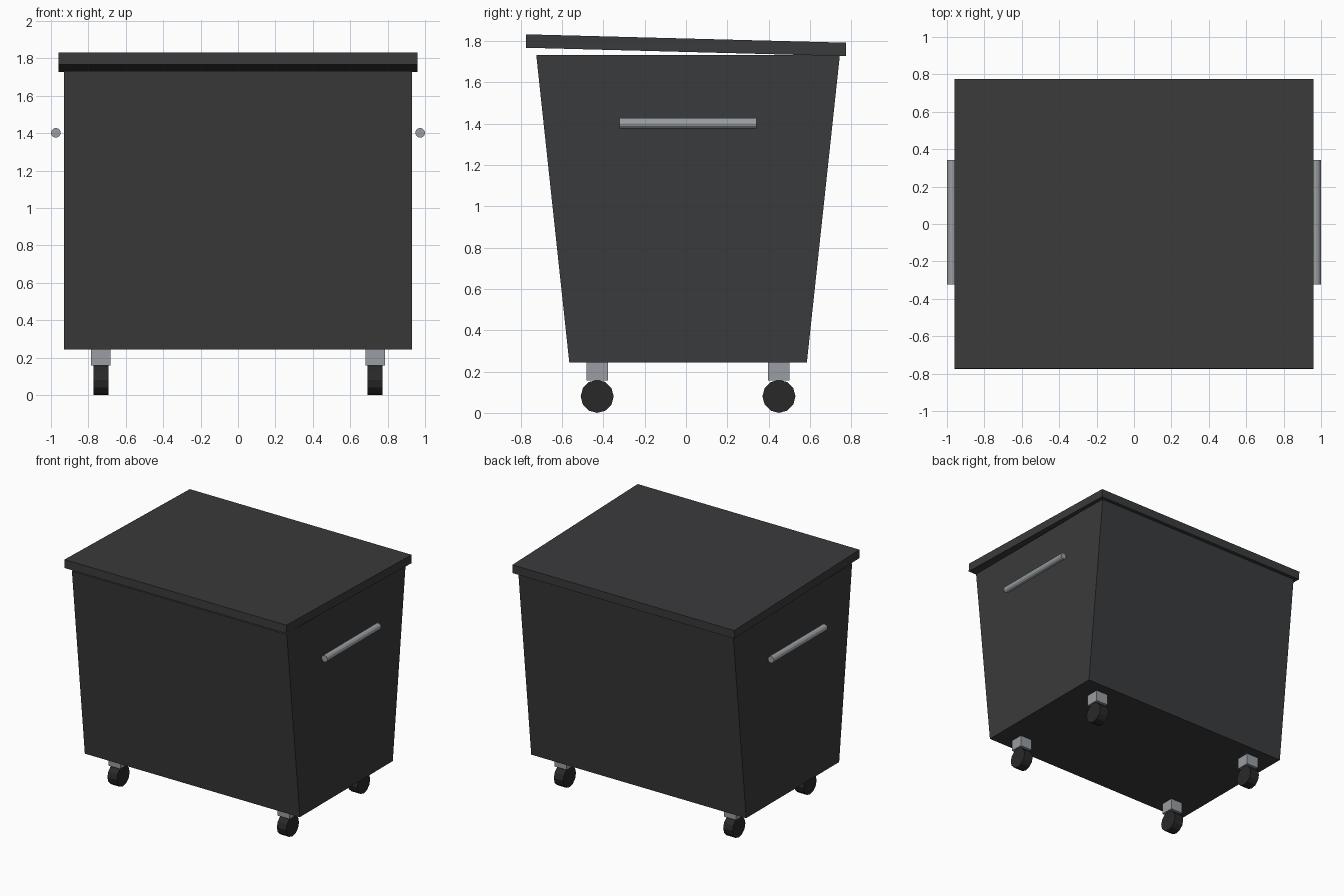
import bpy, bmesh, math
from mathutils import Matrix

if "Cube" in bpy.data.objects:
    bpy.data.objects.remove(bpy.data.objects["Cube"])


def material(name, rgb):
    m = bpy.data.materials.new(name)
    m.diffuse_color = (*rgb, 1)
    m.use_nodes = True
    m.node_tree.nodes["Principled BSDF"].inputs["Base Color"].default_value = m.diffuse_color
    return m


DARK = material("dark_plastic", (0.042, 0.043, 0.045))
RUBBER = material("rubber", (0.022, 0.022, 0.023))
METAL = material("metal", (0.32, 0.34, 0.36))
CY = 0.01  # the bin body sits slightly behind the lid centre


def finish(name, bm, mat):
    me = bpy.data.meshes.new(name)
    bm.to_mesh(me)
    bm.free()
    me.materials.append(mat)
    ob = bpy.data.objects.new(name, me)
    bpy.context.collection.objects.link(ob)
    return ob


def box(name, loc, size, mat):
    bm = bmesh.new()
    bmesh.ops.create_cube(bm, size=1)
    bmesh.ops.scale(bm, vec=size, verts=bm.verts)
    ob = finish(name, bm, mat)
    ob.location = loc
    return ob


def rod(name, loc, radius, length, axis, sides, mat):
    bm = bmesh.new()
    turn = Matrix.Rotation(math.pi / 2, 4, "Y" if axis == "X" else "X")
    bmesh.ops.create_cone(bm, cap_ends=True, segments=sides, radius1=radius,
                          radius2=radius, depth=length, matrix=turn)
    ob = finish(name, bm, mat)
    ob.location = loc
    return ob


# Bin body: a box whose front and back lean outward towards the top
body = box("bin_body", (0, CY, 0.988), (1.86, 1.47, 1.49), DARK)
for v in body.data.vertices:
    if v.co.z < 0:
        v.co.y *= 0.575 / 0.735

# Sloping lid, lower at the back
lid = box("lid", (0, 0, 1.78), (1.92, 1.549, 0.065), DARK)
lid.rotation_euler.x = math.radians(-1.5)

for sx, side in ((-1, "left"), (1, "right")):
    # Side handle
    handle = rod(f"{side}_handle", (sx * 0.974, CY, 1.402), 0.026, 0.665, "Y", 12, METAL)
    # Castors
    for sy, end in ((-1, "front"), (1, "back")):
        x, y = sx * 0.733, CY + sy * 0.44
        box(f"{end}_{side}_castor_mount", (x, y, 0.202), (0.104, 0.104, 0.09), METAL)
        rod(f"{end}_{side}_wheel", (x, y, 0.08), 0.08, 0.08, "X", 12, RUBBER)
